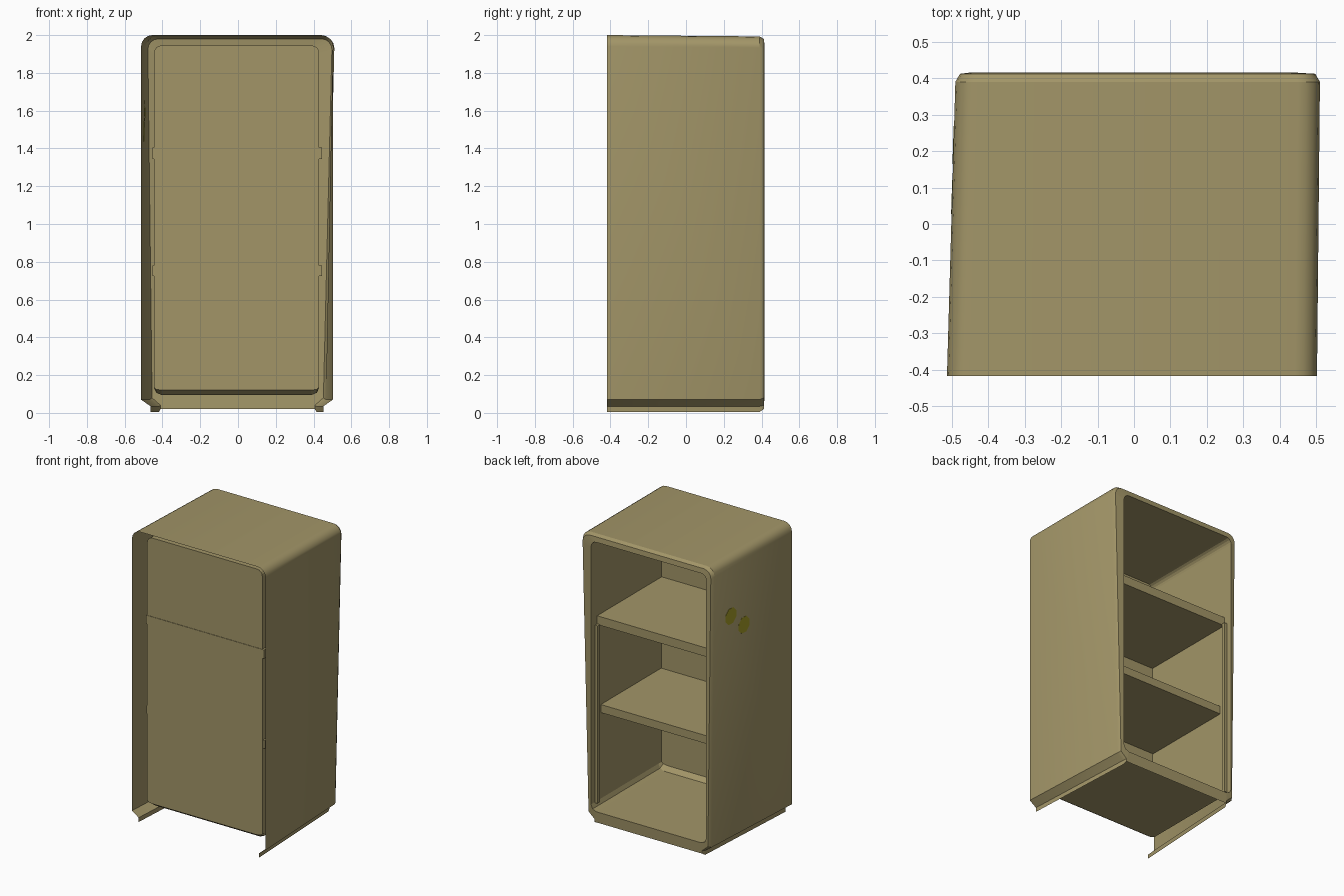
import bpy, bmesh, math
from mathutils import Vector

if "Cube" in bpy.data.objects:
    bpy.data.objects.remove(bpy.data.objects["Cube"])

def material(name, col):
    m = bpy.data.materials.new(name)
    m.diffuse_color = (*col, 1)
    m.use_nodes = True
    m.node_tree.nodes["Principled BSDF"].inputs["Base Color"].default_value = m.diffuse_color
    return m

BODY = material("tan enamel", (0.36, 0.30, 0.137))
SPOT = material("olive yellow", (0.38, 0.335, 0.02))

def finish(name, bm, mat, smooth=False):
    me = bpy.data.meshes.new(name)
    bm.to_mesh(me)
    bm.free()
    me.materials.append(mat)
    ob = bpy.data.objects.new(name, me)
    bpy.context.collection.objects.link(ob)
    if smooth:
        bpy.context.view_layer.objects.active = ob
        ob.select_set(True)
        bpy.ops.object.shade_smooth_by_angle(angle=math.radians(30))
        ob.select_set(False)
    return ob

def outline(xl, xr, r, ztop, bottom, taper=(0, 0), n=5):
    """Open outline from bottom left, over the top, to bottom right.
    bottom: (inset, z) pairs; taper: how far the sides lean in at the foot."""
    left = [(xl + taper[0] + i, z) for i, z in bottom]
    right = [(xr - taper[1] - i, z) for i, z in reversed(bottom)]
    arc = [(r * (1 - math.cos(a)), ztop - r * (1 - math.sin(a)))
           for a in (math.pi / 2 * k / (n - 1) for k in range(n))]
    return (left + [(xl + i, z) for i, z in arc]
            + [(xr - i, z) for i, z in reversed(arc)] + right)

def loft(bm, rings, closed):
    loops = [[bm.verts.new((x, y, z)) for x, z in pts] for y, pts in rings]
    for a, b in zip(loops, loops[1:]):
        n = len(a)
        for i in range(n if closed else n - 1):
            j = (i + 1) % n
            bm.faces.new((a[i], a[j], b[j], b[i]))
    return loops

FOOT = [(0.05, 0.005), (0.05, 0.035), (0, 0.07)]
front = outline(-0.513, 0.502, 0.06, 2.0, FOOT)
back = outline(-0.49, 0.51, 0.06, 1.993, FOOT, (0.022, 0.045))
rim = outline(-0.477, 0.497, 0.055, 1.98,
              [(0.045, 0.02), (0.045, 0.04), (0, 0.08)], (0.022, 0.045))
hole = outline(-0.445, 0.43, 0.04, 1.945,
               [(0.04, 0.095), (0.012, 0.107), (0, 0.135)])

# Outer shell, open at the front and underneath
bm = bmesh.new()
loft(bm, [(-0.417, front), (0.39, back), (0.412, rim)], False)
bmesh.ops.recalc_face_normals(bm, faces=bm.faces)
finish("outer_shell", bm, BODY, True)

# Frame around the rear opening
bm = bmesh.new()
loft(bm, [(0.412, rim), (0.416, hole)], True)
bmesh.ops.recalc_face_normals(bm, faces=bm.faces)
finish("rear_frame", bm, BODY)

# Inner compartment with a sloped lower edge on its closed front
panel = [(x, max(z, 0.125)) for x, z in hole]
panel[0], panel[-1] = (-0.405, 0.12), (0.385, 0.12)
bm = bmesh.new()
loops = loft(bm, [(0.416, hole), (-0.315, hole), (-0.35, panel)], True)
bm.faces.new(loops[-1])
bmesh.ops.recalc_face_normals(bm, faces=bm.faces)
finish("inner_compartment", bm, BODY)

def box(name, x0, x1, y0, y1, z0, z1):
    bm = bmesh.new()
    bmesh.ops.create_cube(bm, size=1)
    for v in bm.verts:
        v.co = Vector(((x0 + x1) / 2 + v.co.x * (x1 - x0),
                       (y0 + y1) / 2 + v.co.y * (y1 - y0),
                       (z0 + z1) / 2 + v.co.z * (z1 - z0)))
    return finish(name, bm, BODY)

# Shelves
box("upper_shelf", -0.452, 0.445, -0.353, 0.35, 1.345, 1.405)
box("lower_shelf", -0.452, 0.445, -0.345, 0.31, 0.725, 0.78)

# Slim lips beside the lower compartments
box("lip_left", -0.445, -0.425, 0.35, 0.375, 0.13, 1.35)
box("lip_right", 0.41, 0.43, 0.35, 0.375, 0.13, 1.35)

# Round stickers on the left side
def side_x(y, z):
    t = (y + 0.417) / 0.807
    u = (z - 0.07) / 1.863
    return -0.513 * (1 - t) + t * (-0.468 - 0.022 * u)

for k, (yc, zc) in enumerate([(0.22, 1.60), (0.083, 1.49)]):
    bm = bmesh.new()
    rings = []
    for off in (0.001, 0.004):
        vs = []
        for i in range(8):
            a = math.pi * (i + 0.5) / 4
            y, z = yc + 0.06 * math.cos(a), zc + 0.058 * math.sin(a)
            vs.append(bm.verts.new((side_x(y, z) - off, y, z)))
        rings.append(vs)
    for i in range(8):
        j = (i + 1) % 8
        bm.faces.new((rings[0][i], rings[0][j], rings[1][j], rings[1][i]))
    bm.faces.new(rings[1])
    bmesh.ops.recalc_face_normals(bm, faces=bm.faces)
    finish(f"side_sticker_{k + 1}", bm, SPOT)
